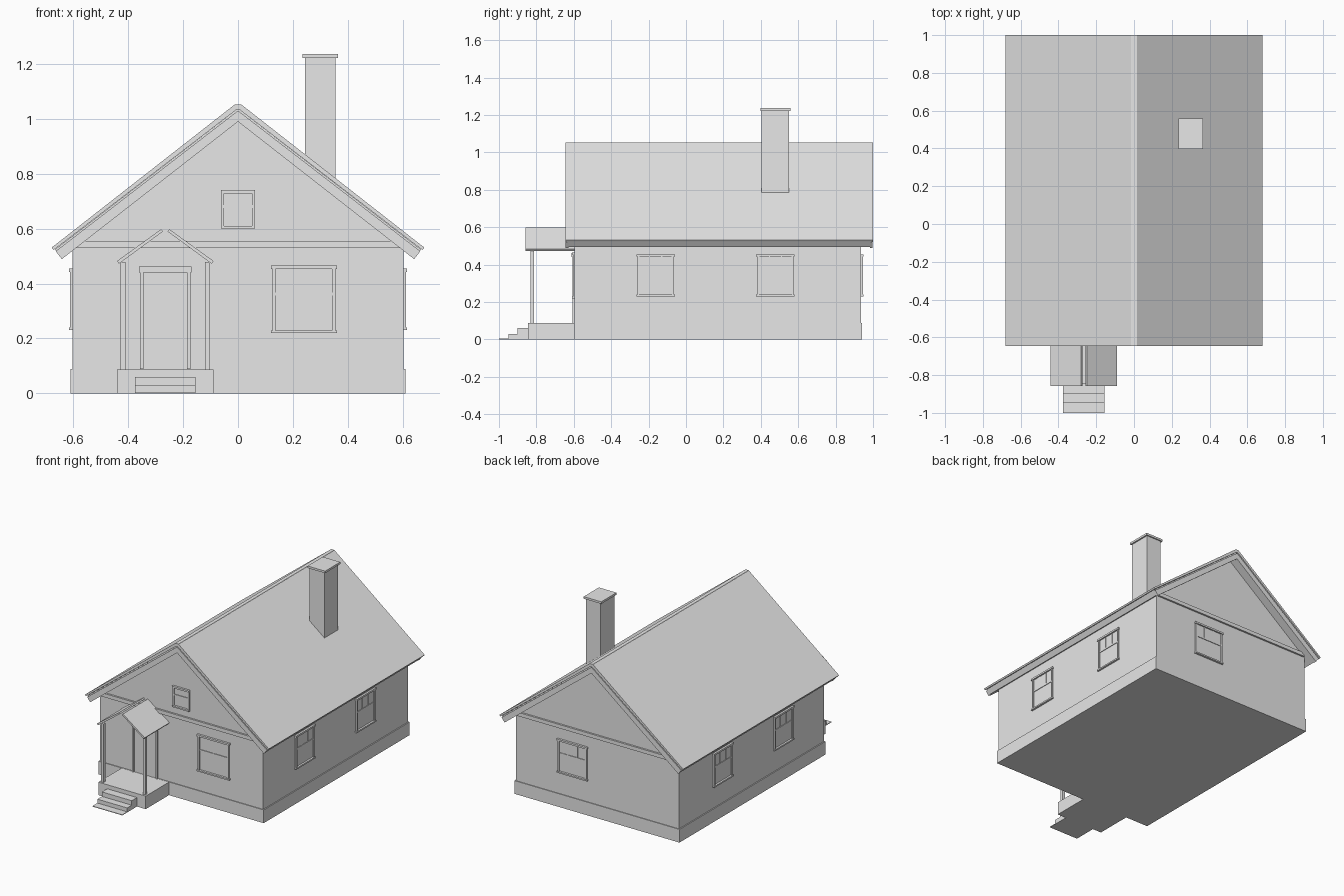
import bpy, bmesh, math
from mathutils import Matrix

if "Cube" in bpy.data.objects:
    bpy.data.objects.remove(bpy.data.objects["Cube"])

grey = bpy.data.materials.new("light grey")
grey.diffuse_color = (0.8, 0.8, 0.8, 1)
grey.use_nodes = True
grey.node_tree.nodes["Principled BSDF"].inputs["Base Color"].default_value = grey.diffuse_color


def finish(name, bm):
    bmesh.ops.recalc_face_normals(bm, faces=bm.faces)
    mesh = bpy.data.meshes.new(name)
    bm.to_mesh(mesh)
    bm.free()
    mesh.materials.append(grey)
    ob = bpy.data.objects.new(name, mesh)
    bpy.context.collection.objects.link(ob)
    return ob


def add_box(bm, x0, x1, y0, y1, z0, z1):
    m = Matrix.Translation(((x0 + x1) / 2, (y0 + y1) / 2, (z0 + z1) / 2))
    m = m @ Matrix.Diagonal((x1 - x0, y1 - y0, z1 - z0, 1))
    bmesh.ops.create_cube(bm, size=1, matrix=m)


def boxes(name, *dims):
    bm = bmesh.new()
    for d in dims:
        add_box(bm, *d)
    return finish(name, bm)


def prism(name, outline, y0, y1):
    """Extrude an x-z outline along y."""
    bm = bmesh.new()
    face = bm.faces.new([bm.verts.new((x, y0, z)) for x, z in outline])
    ext = bmesh.ops.extrude_face_region(bm, geom=[face])
    for v in ext["geom"]:
        if isinstance(v, bmesh.types.BMVert):
            v.co.y = y1
    return finish(name, bm)


def mirrored(pts, cx=0.0):
    return [(2 * cx - x, z) for x, z in pts]


def window(name, w, z0, z1, panes, place, trim=True):
    """Sash window built facing -y at the origin, then moved onto its wall."""
    h, t = w / 2, 0.012
    zs = z0 + (z1 - z0) * 0.58
    bm = bmesh.new()
    add_box(bm, -h + t, h - t, -0.002, 0.004, z0 + t, z1 - t)          # glass
    for s in (-1, 1):                                                  # jambs
        a, b = sorted((s * h, s * (h - t)))
        add_box(bm, a, b, -0.008, 0.004, z0, z1)
    e = 0.005 if trim else 0
    add_box(bm, -h - e, h + e, -0.012, 0.004, z1 - t, z1)              # head
    add_box(bm, -h - e, h + e, -0.012, 0.004, z0, z0 + t * 0.8)        # sill
    add_box(bm, -h + t, h - t, -0.006, 0.004, zs - 0.005, zs + 0.005)  # rail
    for i in range(1, panes):                                          # bars
        x = -h + w * i / panes
        add_box(bm, x - 0.003, x + 0.003, -0.005, 0.004, zs, z1 - t)
    finish(name, bm).matrix_world = place


def spot(x, y, turn):
    return Matrix.Translation((x, y, 0)) @ Matrix.Rotation(math.radians(turn), 4, 'Z')


# House body
boxes("foundation", (-0.61, 0.61, -0.60, 0.94, 0, 0.088))
K = 0.78  # roof slope
prism("walls", [(-0.603, 0.088), (0.603, 0.088), (0.603, 0.53),
                (0, 1.0), (-0.603, 0.53)], -0.595, 0.935)
for nm, y0, y1 in (("front_gable_ledge", -0.607, -0.59), ("back_gable_ledge", 0.93, 0.947)):
    boxes(nm, (-0.59, 0.59, y0, y1, 0.53, 0.555))

# Main roof: shingles over boards, with bargeboards at each end
for side in (1, -1):
    label = "right" if side > 0 else "left"
    shingles = [(0, 1.052), (0.015, 1.05), (0.679, 0.531), (0.672, 0.522), (0, 1.038)]
    boards = [(0, 1.038), (0.667, 0.524), (0.645, 0.494), (0, 0.996)]
    barge = [(0, 1.03), (0.664, 0.518), (0.642, 0.489), (0, 0.99)]
    for nm, pts, spans in (("shingles", shingles, [(-0.645, 1.0)]),
                           ("roof_boards", boards, [(-0.635, 0.99)]),
                           ("bargeboard", barge, [(-0.643, -0.628), (0.983, 0.998)])):
        for y0, y1 in spans:
            prism(label + "_" + nm, pts if side > 0 else mirrored(pts), y0, y1)
prism("ridge_cap", [(-0.025, 1.033), (0.025, 1.033), (0.012, 1.053), (-0.012, 1.053)], -0.645, 1.0)

# Chimney
boxes("chimney", (0.245, 0.355, 0.405, 0.55, 0.7, 1.222))
boxes("chimney_cap", (0.235, 0.365, 0.398, 0.558, 1.222, 1.236))

# Windows
window("front_window", 0.23, 0.22, 0.465, 2, spot(0.24, -0.597, 0))
window("gable_window", 0.125, 0.60, 0.74, 2, spot(0, -0.597, 0), False)
window("back_window", 0.215, 0.23, 0.455, 3, spot(0.18, 0.937, 180))
for y in (-0.162, 0.478):
    window("right_window", 0.195, 0.23, 0.455, 3, spot(0.604, y, 90))
    window("left_window", 0.195, 0.23, 0.455, 3, spot(-0.604, y, -90))

# Front door with its frame
boxes("door", (-0.348, -0.182, -0.599, -0.59, 0.088, 0.44))
boxes("door_frame", (-0.357, -0.345, -0.608, -0.59, 0.088, 0.44),
      (-0.185, -0.173, -0.608, -0.59, 0.088, 0.44),
      (-0.36, -0.17, -0.611, -0.59, 0.44, 0.463))

# Porch
PX = -0.265
boxes("porch_floor", (-0.44, -0.09, -0.845, -0.59, 0, 0.087))
boxes("porch_steps", (-0.375, -0.155, -0.90, -0.84, 0, 0.06),
      (-0.375, -0.155, -0.948, -0.89, 0, 0.03),
      (-0.375, -0.155, -1.0, -0.94, 0, 0.004))
for s in (-1, 1):
    x = PX + s * 0.154
    boxes("porch_post", (x - 0.009, x + 0.009, -0.832, -0.812, 0.087, 0.478))
slab = [(PX + 0.008, 0.59), (PX + 0.015, 0.598), (PX + 0.176, 0.482), (PX + 0.169, 0.472)]
prism("porch_roof_right", slab, -0.858, -0.59)
prism("porch_roof_left", mirrored(slab, PX), -0.858, -0.59)
